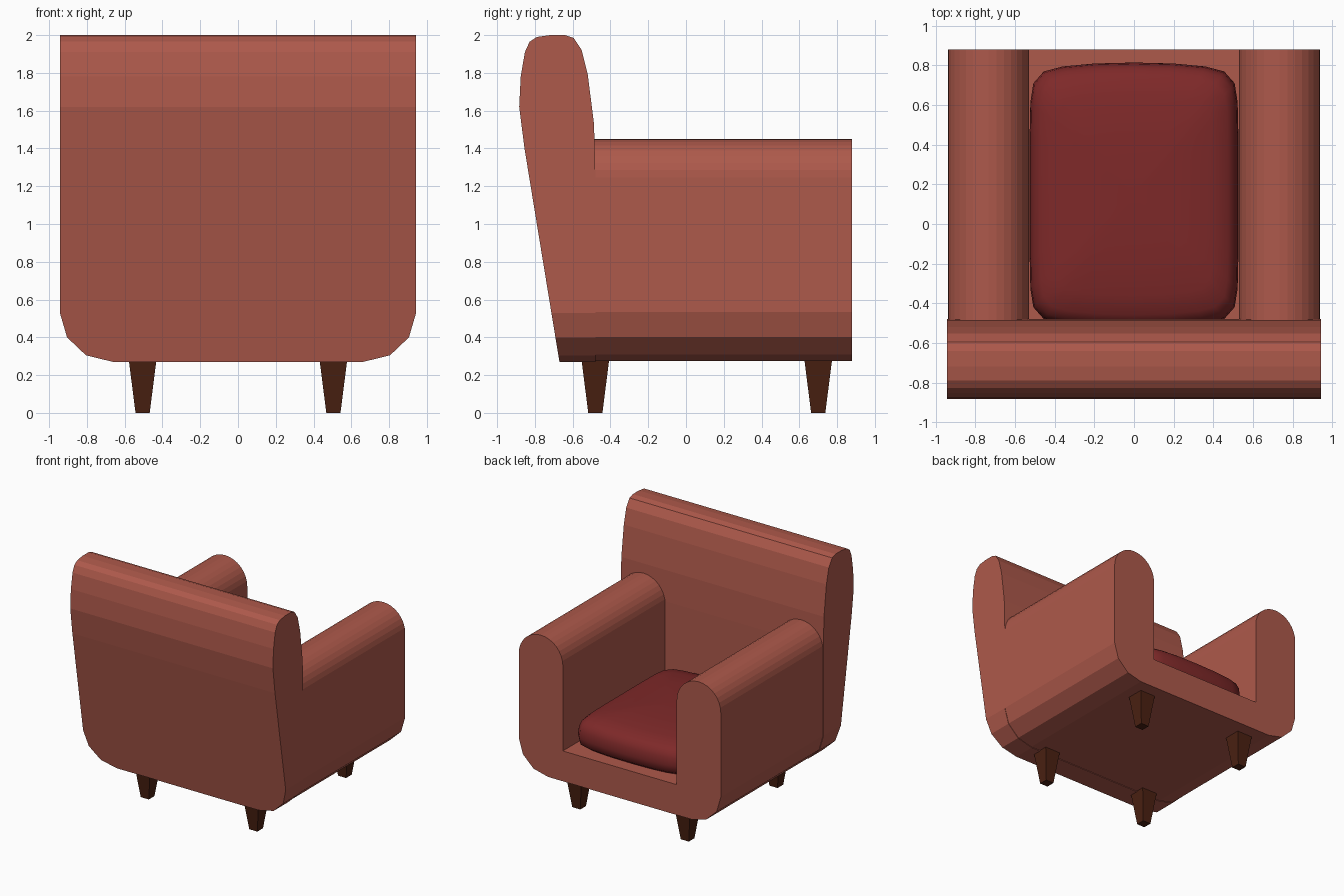
import bpy, bmesh, math
from mathutils import Vector

if "Cube" in bpy.data.objects:
    bpy.data.objects.remove(bpy.data.objects["Cube"])


def material(name, rgb):
    m = bpy.data.materials.new(name)
    m.diffuse_color = (*rgb, 1)
    m.use_nodes = True
    m.node_tree.nodes["Principled BSDF"].inputs["Base Color"].default_value = m.diffuse_color
    return m


FABRIC = material("fabric", (0.42, 0.10, 0.07))
RED = material("cushion_red", (0.21, 0.022, 0.022))
WOOD = material("dark_wood", (0.07, 0.015, 0.006))


def finish(name, bm, mat):
    bmesh.ops.recalc_face_normals(bm, faces=bm.faces)
    me = bpy.data.meshes.new(name)
    bm.to_mesh(me)
    bm.free()
    me.materials.append(mat)
    ob = bpy.data.objects.new(name, me)
    bpy.context.collection.objects.link(ob)
    return ob


def extrude(points, direction):
    bm = bmesh.new()
    face = bm.faces.new([bm.verts.new(p) for p in points])
    ext = bmesh.ops.extrude_face_region(bm, geom=[face], use_keep_orig=True)
    new = [g for g in ext["geom"] if isinstance(g, bmesh.types.BMVert)]
    bmesh.ops.translate(bm, verts=new, vec=direction)
    bmesh.ops.recalc_face_normals(bm, faces=bm.faces)
    return bm


# Faceted lower corner shared by the backrest and the body (x, z)
CORNER = [(0.67, 0.272), (0.805, 0.305), (0.905, 0.40), (0.943, 0.53)]

# Backrest: side profile (y, z) extruded across x, lower corners cut off
back = [(-0.48, 0.27), (-0.67, 0.27), (-0.855, 1.40), (-0.883, 1.62), (-0.875, 1.78),
        (-0.853, 1.91), (-0.828, 1.965), (-0.79, 1.99), (-0.72, 2.0), (-0.64, 2.0),
        (-0.595, 1.985), (-0.552, 1.92), (-0.52, 1.79), (-0.487, 1.53), (-0.48, 1.27)]
bm = extrude([(-0.943, y, z) for y, z in back], (1.886, 0, 0))
for s in (-1, 1):
    for (x0, z0), (x1, z1) in zip(CORNER, CORNER[1:]):
        normal = Vector((s * (z1 - z0), 0, -(x1 - x0)))
        bmesh.ops.bisect_plane(bm, geom=bm.verts[:] + bm.edges[:] + bm.faces[:],
                               plane_co=(s * x0, 0, z0), plane_no=normal,
                               clear_outer=True)
        bmesh.ops.holes_fill(bm, edges=[e for e in bm.edges if e.is_boundary], sides=0)
finish("backrest", bm, FABRIC)

# Seat base with both round-topped arms: one U-shaped front section
half = [(x - 0.003, z + 0.003) for x, z in CORNER]
for i in range(17):
    a = math.pi * i / 16
    half.append((0.735 + 0.205 * math.cos(a), 1.245 + 0.205 * math.sin(a)))
half.append((0.53, 0.53))
outline = half + [(-x, z) for x, z in reversed(half)]
finish("seat_base_and_arms", extrude([(x, -0.50, z) for x, z in outline], (0, 1.38, 0)), FABRIC)

# Cushion: rounded rectangle rings stacked into a soft dome
quarter = [(0.527, 0), (0.527, 0.3), (0.523, 0.47), (0.508, 0.565), (0.455, 0.625),
           (0.36, 0.65), (0.2, 0.665), (0, 0.67)]
top_half = quarter + [(-x, y) for x, y in reversed(quarter[:-1])]
ring = top_half + [(-x, -y) for x, y in top_half[1:-1]]
levels = [(0.93, 0.53), (0.985, 0.56), (1, 0.62), (0.99, 0.68), (0.96, 0.725),
          (0.90, 0.755), (0.75, 0.78), (0.45, 0.80)]
bm = bmesh.new()
loops = [[bm.verts.new((x * k, 0.145 + y * k, z)) for x, y in ring] for k, z in levels]
n = len(ring)
for lo, hi in zip(loops, loops[1:]):
    for i in range(n):
        j = (i + 1) % n
        bm.faces.new((lo[i], lo[j], hi[j], hi[i]))
crown = bm.verts.new((0, 0.145, 0.805))
for i in range(n):
    bm.faces.new((loops[-1][i], loops[-1][(i + 1) % n], crown))
bm.faces.new(loops[0][::-1])
for f in bm.faces:
    f.smooth = True
finish("seat_cushion", bm, RED)

# Four tapered square legs
for end, y in (("back", -0.48), ("front", 0.70)):
    for side, x in (("left", -0.505), ("right", 0.505)):
        bm = bmesh.new()
        bmesh.ops.create_cube(bm, size=1)
        for v in bm.verts:
            up = v.co.z > 0
            w = 0.145 if up else 0.075
            v.co = (x + v.co.x * w, y + v.co.y * w, 0.275 if up else 0)
        finish(f"{end}_{side}_leg", bm, WOOD)
